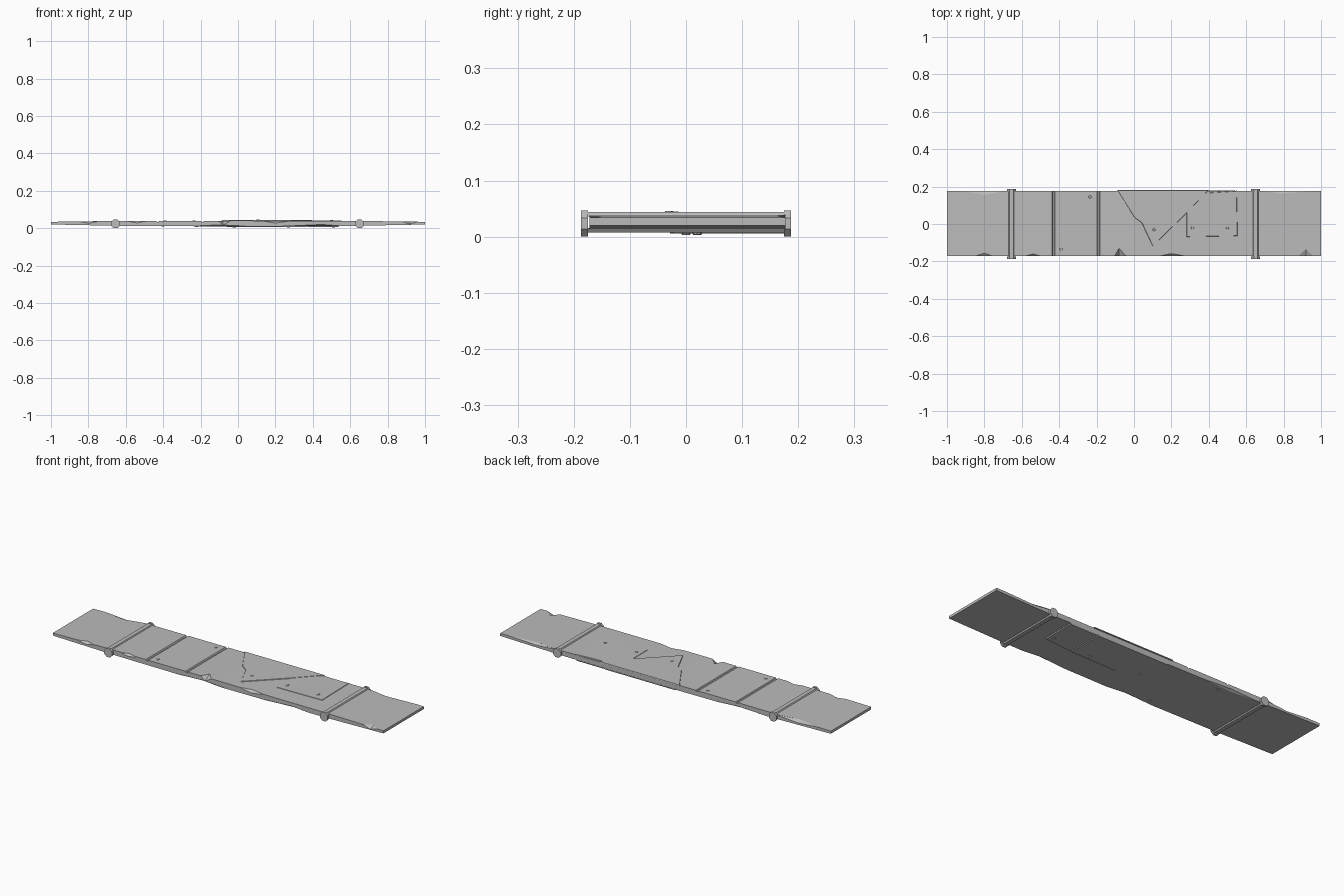
import bpy, bmesh, math
from mathutils import Vector

cube = bpy.data.objects.get("Cube")
if cube:
    bpy.data.objects.remove(cube, do_unlink=True)

grey = bpy.data.materials.new("worn grey metal")
grey.use_nodes = True
colour = (0.5, 0.5, 0.5, 1)
grey.diffuse_color = colour
grey.node_tree.nodes["Principled BSDF"].inputs["Base Color"].default_value = colour


def finish(name, bm):
    bmesh.ops.recalc_face_normals(bm, faces=bm.faces)
    mesh = bpy.data.meshes.new(name)
    bm.to_mesh(mesh)
    bm.free()
    mesh.materials.append(grey)
    ob = bpy.data.objects.new(name, mesh)
    bpy.context.collection.objects.link(ob)
    return ob


def prism(name, outline, offset, bevel=0):
    """Extrude a closed outline along an offset; bevel shrinks the far end."""
    bm = bmesh.new()
    face = bm.faces.new([bm.verts.new(p) for p in outline])
    far = bmesh.ops.extrude_face_region(bm, geom=[face])["geom"]
    verts = [g for g in far if isinstance(g, bmesh.types.BMVert)]
    bmesh.ops.translate(bm, verts=verts, vec=offset)
    if bevel:
        centre = sum((v.co for v in verts), Vector()) / len(verts)
        for v in verts:
            v.co -= (v.co - centre).normalized() * bevel
    return finish(name, bm)


# Plank: side profile tapering to both tips, with two saw-cut grooves on top
BACK, FRONT, TOP = 0.177, -0.172, 0.040
profile = [(-1, 0.020), (-0.65, 0.013), (0, 0.009), (0.65, 0.013), (1, 0.020),
           (1, 0.034), (0.65, 0.039), (0, TOP)]
for x in (-0.19, -0.43):
    profile += [(x + 0.007, 0.0395), (x + 0.004, 0.034), (x - 0.004, 0.034), (x - 0.008, 0.0395)]
profile += [(-0.65, 0.039), (-1, 0.034)]
plank = prism("plank", [(x, FRONT, z) for x, z in profile], (0, BACK - FRONT, 0))


# Chips broken out of the long edges
def chip(x0, xm, x1, depth, drop, side, top):
    edge = BACK if side > 0 else FRONT
    z = top - 0.001
    up = 1
    if top < 0.02:
        z, up = top + 0.001, -1
    points = [(x0, edge, z), (x1, edge, z), (xm, edge - side * depth, z + up * 0.001),
              (xm, edge, z - up * drop), (xm, edge + side * 0.05, z + up * 0.05)]
    bm = bmesh.new()
    bmesh.ops.convex_hull(bm, input=[bm.verts.new(p) for p in points])
    cutter = finish("chip_cutter", bm)
    cutter.hide_render = True
    cutter.hide_viewport = True
    cutter.display_type = 'WIRE'
    mod = plank.modifiers.new("chip", 'BOOLEAN')
    mod.operation = 'DIFFERENCE'
    mod.solver = 'EXACT'
    mod.object = cutter
    return cutter


cutters = [chip(*c) for c in (
    (-0.93, -0.80, -0.67, 0.022, 0.010, 1, 0.037),
    (0.66, 0.78, 0.99, 0.014, 0.008, 1, 0.037),
    (-0.85, -0.80, -0.75, 0.016, 0.010, -1, 0.037),
    (-0.59, -0.54, -0.49, 0.012, 0.010, -1, 0.039),
    (-0.105, -0.08, -0.04, 0.042, 0.022, -1, TOP),
    (0.13, 0.20, 0.28, 0.014, 0.012, -1, TOP),
    (0.88, 0.92, 0.96, 0.040, 0.014, -1, 0.036),
    (-0.25, -0.1, 0.05, 0.014, 0.007, -1, 0.010),
    (0.28, 0.45, 0.55, 0.014, 0.008, -1, 0.011),
    (-0.62, -0.45, -0.3, 0.014, 0.008, 1, 0.011))]

# Apply the chips and discard their cutters
baked = bpy.data.meshes.new_from_object(
    plank.evaluated_get(bpy.context.evaluated_depsgraph_get()))
plank.modifiers.clear()
plank.data = baked
for c in cutters:
    bpy.data.objects.remove(c, do_unlink=True)


# Repair plates on the top and underside
def plate(name, outline, base, height):
    prism(name, [(x, y, base) for x, y in outline], (0, 0, height), 0.004)


plate("top_plate_pointed", [(-0.09, 0.182), (0.0, 0.035), (0.04, 0.005), (0.10, -0.12),
                            (0.28, 0.055), (0.40, 0.182)], 0.037, 0.006)
plate("top_plate_square", [(0.28, 0.16), (0.28, -0.07), (0.555, -0.065), (0.55, 0.178)],
      0.037, 0.0045)
plate("bottom_plate_long", [(-0.06, 0.178), (-0.06, -0.03), (0.37, -0.025), (0.37, 0.178)],
      0.012, -0.006)
plate("bottom_plate_short", [(0.37, 0.178), (0.37, -0.025), (0.54, -0.01), (0.54, 0.178)],
      0.013, -0.006)


# Bolt heads
def bolt(name, x, y, z, height):
    ring = [(x + 0.009 * math.cos(a * math.pi / 4), y + 0.009 * math.sin(a * math.pi / 4), z)
            for a in range(8)]
    prism(name, ring, (0, 0, height), 0.002)


for x, y, z in ((-0.235, 0.145, 0.038), (-0.39, -0.135, 0.038), (0.107, -0.03, 0.041),
                (0.313, -0.02, 0.040), (0.5, -0.02, 0.040)):
    bolt("top_bolt", x, y, z, 0.0045)
for x, y, z in ((0.51, 0.02, 0.008), (0.27, 0.0, 0.007), (-0.02, 0.02, 0.007),
                (-0.22, -0.14, 0.012), (-0.4, 0.14, 0.013)):
    bolt("bottom_bolt", x, y, z, -0.0045)

# Clamps: a bar above and below, joined by octagonal end caps
MID = 0.0235
radius = MID / math.cos(math.pi / 8)
for x, side in ((-0.655, "right"), (0.65, "left")):
    octagon = [(x + radius * math.cos((k + 0.5) * math.pi / 4),
                MID + radius * math.sin((k + 0.5) * math.pi / 4)) for k in range(8)]
    for y, end in ((-0.187, "front"), (0.175, "back")):
        prism(f"{side}_clamp_cap_{end}", [(px, y, pz) for px, pz in octagon], (0, 0.012, 0))
    for z, s, level in ((0.036, 1, "top"), (0.015, -1, "bottom")):
        bar = [(x - 0.017, -0.176, z), (x + 0.017, -0.176, z),
               (x + 0.011, -0.176, z + s * 0.008), (x - 0.011, -0.176, z + s * 0.008)]
        prism(f"{side}_clamp_bar_{level}", bar, (0, 0.352, 0))
